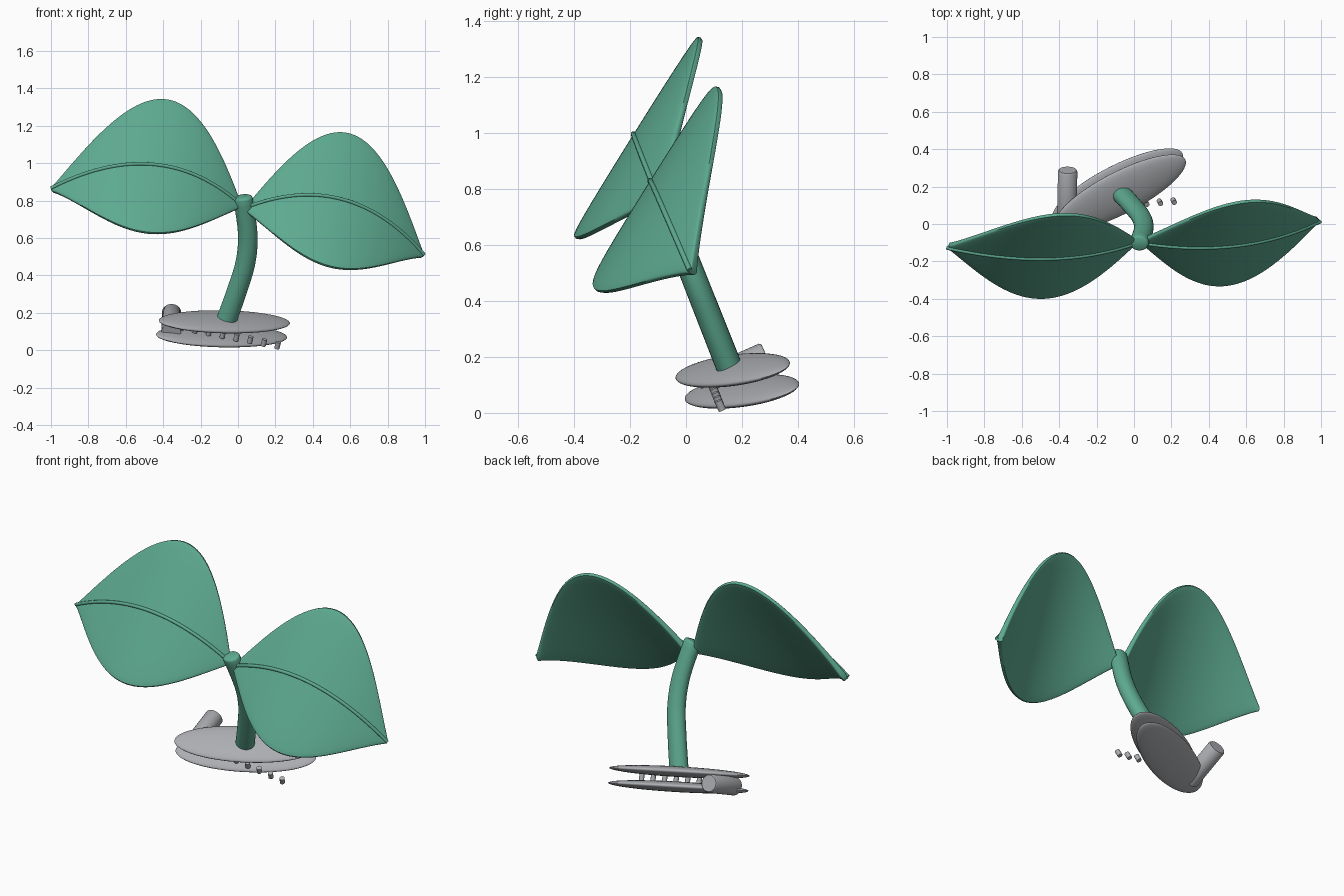
import bpy, bmesh, math
from mathutils import Vector as V, Matrix

if "Cube" in bpy.data.objects:
    bpy.data.objects.remove(bpy.data.objects["Cube"])

# tilted frame of the whole clip
U = V((0.205, -0.40, 0.893)).normalized()
X = V((0.983, 0.07, -0.178))
X = (X - U * X.dot(U)).normalized()
Y = U.cross(X)


def material(name, rgb):
    m = bpy.data.materials.new(name)
    m.diffuse_color = (*rgb, 1)
    m.use_nodes = True
    m.node_tree.nodes["Principled BSDF"].inputs["Base Color"].default_value = m.diffuse_color
    return m


green = material("leaf_green", (0.11, 0.40, 0.28))
grey = material("clip_grey", (0.41, 0.42, 0.44))


def finish(name, bm, mat, angle=50):
    bmesh.ops.recalc_face_normals(bm, faces=bm.faces)
    me = bpy.data.meshes.new(name)
    bm.to_mesh(me)
    bm.free()
    me.materials.append(mat)
    ob = bpy.data.objects.new(name, me)
    bpy.context.collection.objects.link(ob)
    bpy.ops.object.select_all(action='DESELECT')
    ob.select_set(True)
    bpy.context.view_layer.objects.active = ob
    bpy.ops.object.shade_smooth_by_angle(angle=math.radians(angle))
    return ob


def loft(name, rings, mat, angle=50):
    bm = bmesh.new()
    rv = [[bm.verts.new(p) for p in r] for r in rings]
    n = len(rv[0])
    for a, b in zip(rv, rv[1:]):
        for i in range(n):
            bm.faces.new((a[i], a[(i + 1) % n], b[(i + 1) % n], b[i]))
    bm.faces.new(rv[0])
    bm.faces.new(rv[-1])
    return finish(name, bm, mat, angle)


def tube(name, pts, radii, mat, n=20, flat=1.0):
    rings = []
    for i, p in enumerate(pts):
        t = (pts[min(i + 1, len(pts) - 1)] - pts[max(i - 1, 0)]).normalized()
        a = (Y - t * Y.dot(t))
        if a.length < 0.1:
            a = U - t * U.dot(t)
        a.normalize()
        b = t.cross(a)
        rings.append([p + (a * math.cos(k) * flat + b * math.sin(k)) * radii[i]
                      for k in (2 * math.pi * j / n for j in range(n))])
    return loft(name, rings, mat)


# leaves: arched midrib swept with a flat rounded section
W = V((0.117, 0.526, 0.842)).normalized()
THICK = 0.018


def leaf(name, base, tip, half, skew):
    N, M = 40, 48
    sag = V((0.037, -0.070, 0.172))
    mid = [base.lerp(tip, i / N) + sag * (4 * i / N * (1 - i / N)) for i in range(N + 1)]
    rings, rib = [], []
    for i, p in enumerate(mid):
        t = (mid[min(i + 1, N)] - mid[max(i - 1, 0)]).normalized()
        nrm = t.cross(W).normalized()
        if nrm.y > 0:
            nrm = -nrm
        w = 0.010 + half * max(0, math.sin(math.pi * (i / N) ** skew)) ** 1.03
        ring = []
        for k in range(M):
            a = 2 * math.pi * k / M
            s = math.sin(a)
            ring.append(p + W * (w * math.cos(a))
                        + nrm * (THICK * math.copysign(abs(s) ** 0.35, s)))
        rings.append(ring)
        rib.append(p + nrm * THICK)
    loft(name, rings, green)
    tube(name + "_midrib", rib, [0.010] * len(rib), green, 8)


leaf("left_leaf", V((0.01, -0.088, 0.768)), V((-0.992, -0.115, 0.857)), 0.415, 0.95)
leaf("right_leaf", V((0.04, -0.088, 0.750)), V((0.983, 0.025, 0.505)), 0.415, 0.98)

# curved, slightly flattened stem with a softened top
ctrl = [(-0.06, 0.165), (-0.005, 0.32), (0.04, 0.47), (0.052, 0.62), (0.027, 0.81)]


def catmull(c, steps=6):
    c = [V(p) for p in c]
    c = [c[0] * 2 - c[1]] + c + [c[-1] * 2 - c[-2]]
    out = []
    for a, b, d, e in zip(c, c[1:], c[2:], c[3:]):
        for s in range(steps):
            t = s / steps
            out.append(0.5 * (2 * b + (d - a) * t + (2 * a - 5 * b + 4 * d - e) * t * t
                              + (3 * b - a - 3 * d + e) * t ** 3))
    return out + [c[-2]]


path = [V((p.x, 0.154 - 0.395 * (p.y - 0.165), p.y)) for p in catmull(ctrl)]
rad = [0.055 - 0.004 * i / len(path) for i in range(len(path))]
end = (path[-1] - path[-2]).normalized()
path += [path[-1] + end * 0.008, path[-1] + end * 0.012]
rad += [0.048, 0.041]
tube("stem", path, rad, green, 24, 0.85)

# two thin oval clip plates
long_axis = V((0.89, 0.454, 0.008))
long_axis = (long_axis - U * long_axis.dot(U)).normalized()
short_axis = U.cross(long_axis)
rot = Matrix((long_axis, short_axis, U)).transposed().to_4x4()
for name, c in (("upper_plate", V((-0.073, 0.167, 0.152))),
                ("lower_plate", V((-0.088, 0.20, 0.077)))):
    bm = bmesh.new()
    bmesh.ops.create_uvsphere(bm, u_segments=64, v_segments=24, radius=1)
    bm.transform(Matrix.Translation(c) @ rot @ Matrix.Diagonal((0.390, 0.125, 0.029, 1)))
    finish(name, bm, grey)

# row of small teeth
last = V((0.212, 0.122, 0.027))
for i in range(8):
    c = last - X * (0.075 * i)
    tube(f"tooth_{i + 1}", [c - U * 0.019, c + U * 0.019], [0.014] * 2, grey, 12)

# hinge barrel
e = V((-0.355, 0.288, 0.203))
tube("hinge_barrel", [e - Y * 0.26, e - Y * 0.008, e], [0.052, 0.052, 0.046], grey, 32)
